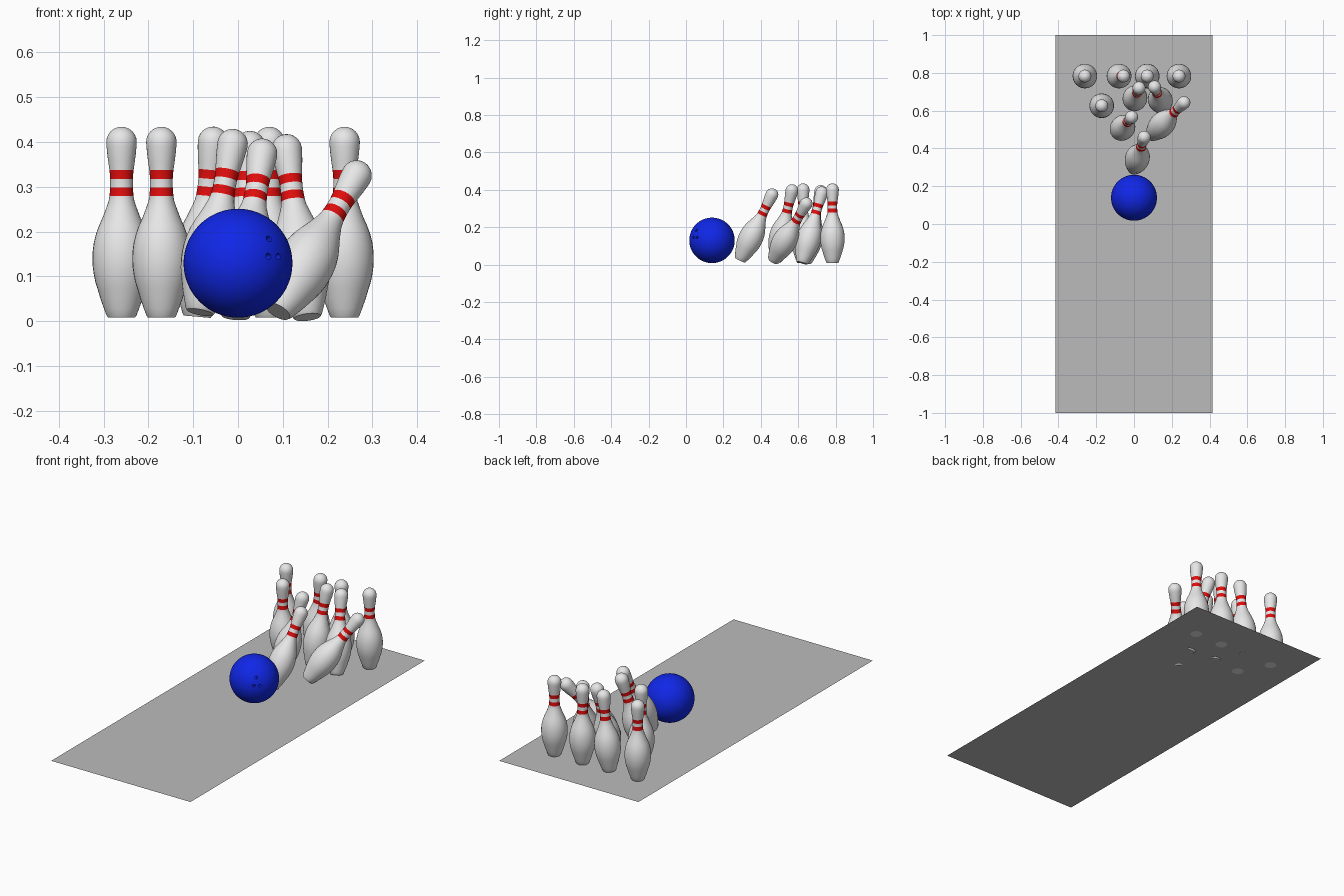
import bpy, bmesh, math
from mathutils import Vector

if "Cube" in bpy.data.objects:
    bpy.data.objects.remove(bpy.data.objects["Cube"])


def material(name, rgb):
    m = bpy.data.materials.new(name)
    m.diffuse_color = (*rgb, 1)
    m.use_nodes = True
    m.node_tree.nodes["Principled BSDF"].inputs["Base Color"].default_value = m.diffuse_color
    return m


WHITE = material("pin_white", (0.8, 0.8, 0.8))
RED = material("stripe_red", (0.75, 0.004, 0.004))
BLUE = material("ball_blue", (0.005, 0.02, 0.8))
GREY = material("lane_grey", (0.5, 0.5, 0.5))
FLOOR = 0.008


def make_object(name, bm, mats):
    me = bpy.data.meshes.new(name)
    bm.to_mesh(me)
    bm.free()
    for m in mats:
        me.materials.append(m)
    ob = bpy.data.objects.new(name, me)
    bpy.context.collection.objects.link(ob)
    return ob


def smooth(ob):
    bpy.ops.object.select_all(action='DESELECT')
    ob.select_set(True)
    bpy.context.view_layer.objects.active = ob
    bpy.ops.object.shade_smooth_by_angle(angle=math.radians(45))


# Pin profile (radius, height), with rings exactly at the stripe edges
PROFILE = [(.030, 0), (.0335, .005), (.0395, .021), (.047, .042), (.0535, .064),
           (.0586, .080), (.0618, .096), (.0641, .112), (.065, .128), (.0645, .147),
           (.0620, .167), (.0570, .187), (.0500, .206), (.0415, .225), (.0340, .245),
           (.0288, .260), (.0268, .271), (.0253, .291), (.0252, .309), (.0268, .329),
           (.0292, .345), (.0318, .365), (.0334, .382)]
PROFILE += [(.034 * math.cos(a), .392 + .034 * math.sin(a))
            for a in (math.radians(d) for d in range(0, 90, 15))]
STRIPES = [(.271, .291), (.309, .329)]
SIDES = 32


def pin_mesh():
    bm = bmesh.new()
    rings = [[bm.verts.new((r * math.cos(2 * math.pi * i / SIDES),
                            r * math.sin(2 * math.pi * i / SIDES), z))
              for i in range(SIDES)] for r, z in PROFILE]
    for k, (a, b) in enumerate(zip(rings, rings[1:])):
        mid = (PROFILE[k][1] + PROFILE[k + 1][1]) / 2
        red = any(lo < mid < hi for lo, hi in STRIPES)
        for i in range(SIDES):
            j = (i + 1) % SIDES
            bm.faces.new((a[i], a[j], b[j], b[i])).material_index = int(red)
    bm.faces.new(rings[0][::-1])
    tip = bm.verts.new((0, 0, .426))
    for i in range(SIDES):
        bm.faces.new((rings[-1][i], rings[-1][(i + 1) % SIDES], tip))
    return bm


# Pins: base centre and lean of the axis in x and y
PINS = [((-.260, .783, FLOOR), (0, 0)), ((.070, .783, FLOOR), (0, 0)),
        ((.238, .783, FLOOR), (0, 0)), ((-.171, .626, FLOOR), (0, 0)),
        ((-.091, .783, .010), (.09, 0)),          # back row, nudged
        ((-.001, .289, .025), (.14, .435)),       # head pin
        ((-.085, .480, .020), (.186, .22)),       # second row left
        ((.089, .467, .022), (.448, .448)),       # second row right, falling
        ((-.006, .638, .009), (.083, .21)),       # third row middle
        ((.155, .620, .009), (-.118, .27))]       # third row right
first = make_object("pin", pin_mesh(), [WHITE, RED])
smooth(first)
for n, (base, (dx, dy)) in enumerate(PINS):
    ob = first
    if n:
        ob = first.copy()
        bpy.context.collection.objects.link(ob)
        ob.name = f"pin_{n + 1}"
    axis = Vector((dx, dy, math.sqrt(1 - dx * dx - dy * dy)))
    ob.rotation_mode = 'QUATERNION'
    ob.rotation_quaternion = Vector((0, 0, 1)).rotation_difference(axis)
    ob.location = base

# Ball with three finger holes
R, C = .1215, Vector((0, .139, .1295))
bm = bmesh.new()
bmesh.ops.create_uvsphere(bm, u_segments=64, v_segments=32, radius=R)
ball = make_object("ball", bm, [BLUE])
ball.location = C
for n, (x, z) in enumerate([(.069, .184), (.068, .145), (.090, .145)]):
    off = Vector((x, 0, z - C.z))
    off.y = -math.sqrt(R * R - x * x - off.z ** 2)
    bm = bmesh.new()
    bmesh.ops.create_cone(bm, cap_ends=True, segments=16, radius1=.007, radius2=.007, depth=.06)
    cut = make_object(f"hole_cutter_{n + 1}", bm, [BLUE])
    cut.rotation_mode = 'QUATERNION'
    cut.rotation_quaternion = Vector((0, 0, 1)).rotation_difference(off.normalized())
    cut.location = C + off
    cut.hide_render = True
    cut.hide_set(True)
    mod = ball.modifiers.new("hole", 'BOOLEAN')
    mod.operation, mod.object, mod.solver = 'DIFFERENCE', cut, 'EXACT'
bpy.context.view_layer.update()
dg = bpy.context.evaluated_depsgraph_get()
drilled = bpy.data.meshes.new_from_object(ball.evaluated_get(dg))
ball.modifiers.clear()
ball.data = drilled
for ob in [o for o in bpy.data.objects if o.name.startswith("hole_cutter")]:
    bpy.data.objects.remove(ob)
smooth(ball)

# Lane: a flat sheet
bm = bmesh.new()
bm.faces.new([bm.verts.new((x, y, FLOOR)) for x, y in
              ((-.416, -1), (.416, -1), (.416, 1), (-.416, 1))])
make_object("lane", bm, [GREY])
